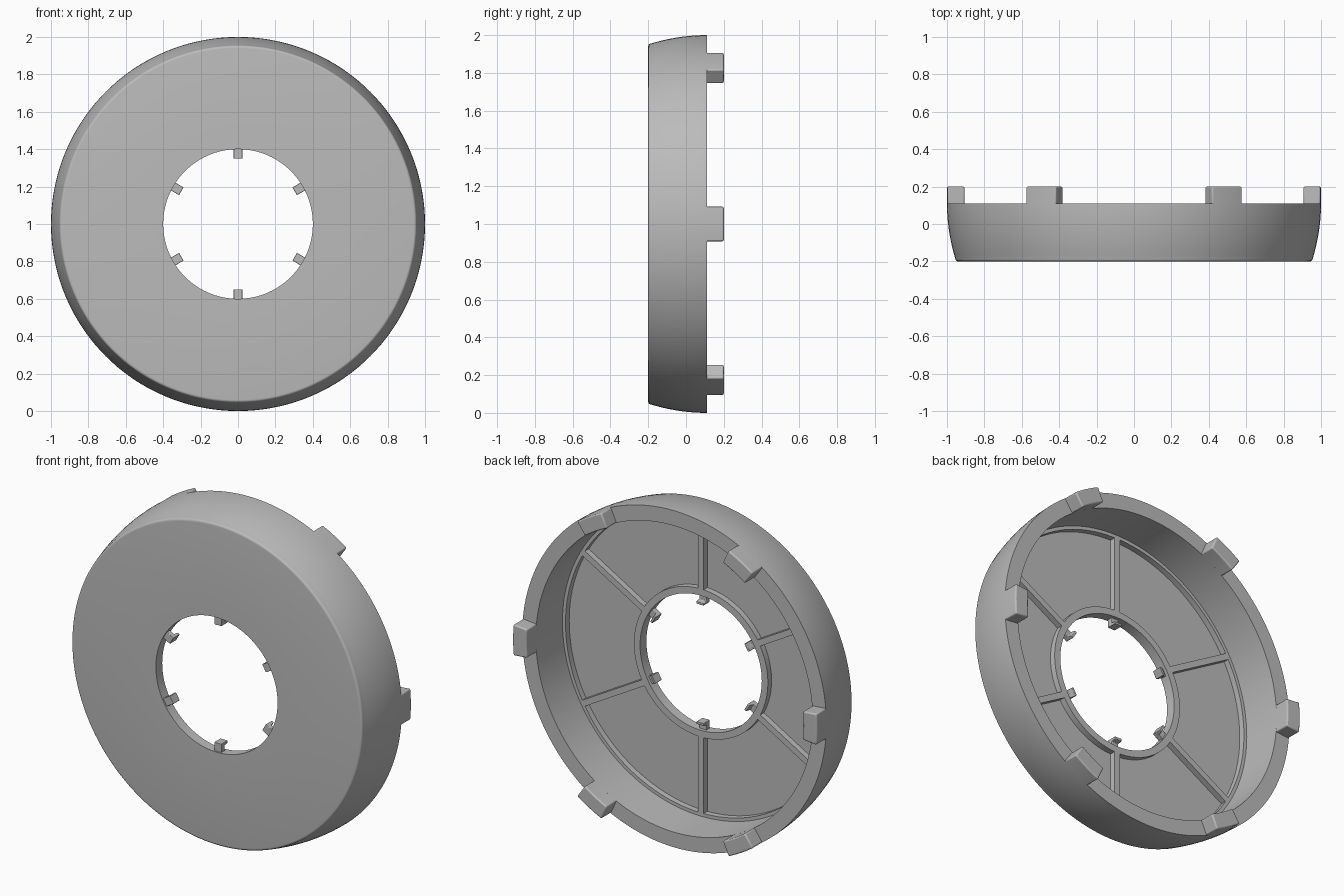
import bpy
import bmesh
from math import cos, sin, pi, radians

cube = bpy.data.objects.get("Cube")
if cube:
    bpy.data.objects.remove(cube, do_unlink=True)

grey = bpy.data.materials.new("plain grey")
grey.use_nodes = True
colour = (0.5, 0.5, 0.5, 1)
grey.diffuse_color = colour
grey.node_tree.nodes["Principled BSDF"].inputs["Base Color"].default_value = colour

FRONT, FLOOR, RIB, RIM, BACK = -0.2, -0.175, -0.14, 0.11, 0.2
HOLE, WALL = 0.4, 0.91


def point(r, a, y):
    """Polar position around the ring's axis."""
    return (r * cos(a), y, 1 + r * sin(a))


def finish(name, bm, bevel=0):
    bmesh.ops.recalc_face_normals(bm, faces=bm.faces)
    mesh = bpy.data.meshes.new(name)
    bm.to_mesh(mesh)
    bm.free()
    mesh.materials.append(grey)
    obj = bpy.data.objects.new(name, mesh)
    bpy.context.collection.objects.link(obj)
    if bevel:
        mod = obj.modifiers.new("rounded edges", "BEVEL")
        mod.width = bevel
        mod.segments = 3
        mod.limit_method = "ANGLE"
        mod.angle_limit = radians(40)
    bpy.ops.object.select_all(action="DESELECT")
    obj.select_set(True)
    bpy.context.view_layer.objects.active = obj
    bpy.ops.object.shade_smooth_by_angle(angle=radians(35))
    return obj


def lathe(name, profile, steps=144):
    """Revolve a closed (radius, y) profile around the y axis."""
    bm = bmesh.new()
    rings = [[bm.verts.new(point(r, 2 * pi * i / steps, y)) for r, y in profile]
             for i in range(steps)]
    n = len(profile)
    for i in range(steps):
        a, b = rings[i], rings[(i + 1) % steps]
        for j in range(n):
            k = (j + 1) % n
            bm.faces.new((a[j], a[k], b[k], b[j]))
    return finish(name, bm)


def sector(name, angle, half, r0, r1, y0, y1, steps=8, bevel=0):
    """Curved block between two radii, with radial ends."""
    bm = bmesh.new()
    rows = []
    for i in range(steps + 1):
        a = angle + half * (2 * i / steps - 1)
        rows.append([bm.verts.new(point(r, a, y))
                     for r, y in ((r0, y0), (r1, y0), (r1, y1), (r0, y1))])
    for a, b in zip(rows, rows[1:]):
        for j in range(4):
            k = (j + 1) % 4
            bm.faces.new((a[j], a[k], b[k], b[j]))
    bm.faces.new(rows[0])
    bm.faces.new(rows[-1])
    return finish(name, bm, bevel)


def radial_bar(name, angle, width, outline, bevel=0):
    """Extrude a (radius, y) outline across the given radial direction."""
    bm = bmesh.new()
    sides = []
    for s in (-width / 2, width / 2):
        sides.append([bm.verts.new((r * cos(angle) - s * sin(angle), y,
                                    1 + r * sin(angle) + s * cos(angle)))
                      for r, y in outline])
    a, b = sides
    for j in range(len(outline)):
        k = (j + 1) % len(outline)
        bm.faces.new((a[j], a[k], b[k], b[j]))
    bm.faces.new(a)
    bm.faces.new(b)
    return finish(name, bm, bevel)


# Dished cover: bulging outer wall, rounded front edge, recessed floor, raised hub
bulge = []
for i in range(13):
    t = i / 12
    y = -0.187 + t * (RIM + 0.187)
    bulge.append((1 - 0.045 * (1 - t) ** 2, y))
corner = [(0.94 + 0.015 * sin(a), -0.187 - 0.013 * cos(a))
          for a in (i * pi / 10 for i in range(5))]
inside = [(WALL, RIM), (WALL, RIB), (0.89, RIB), (0.89, FLOOR),
          (0.44, FLOOR), (0.44, RIB), (HOLE, RIB), (HOLE, FRONT)]
lathe("cover", corner + bulge + inside)

for i in range(6):
    # Locking tabs standing on the back rim
    tab = i * pi / 3
    sector(f"rim_tab_{i + 1}", tab, radians(5.3), WALL, 1.0, RIM - 0.01, BACK, bevel=0.008)

    # Stiffening ribs and hooked clips, halfway between the tabs
    mid = tab + pi / 6
    radial_bar(f"rib_{i + 1}", mid, 0.036,
               [(0.43, FLOOR - 0.01), (0.9, FLOOR - 0.01), (0.9, RIB), (0.43, RIB)])
    radial_bar(f"hole_clip_{i + 1}", mid, 0.048,
               [(0.41, -0.19), (0.35, -0.19), (0.35, -0.13),
                (0.364, -0.13), (0.37, -0.16), (0.41, -0.16)], bevel=0.003)
